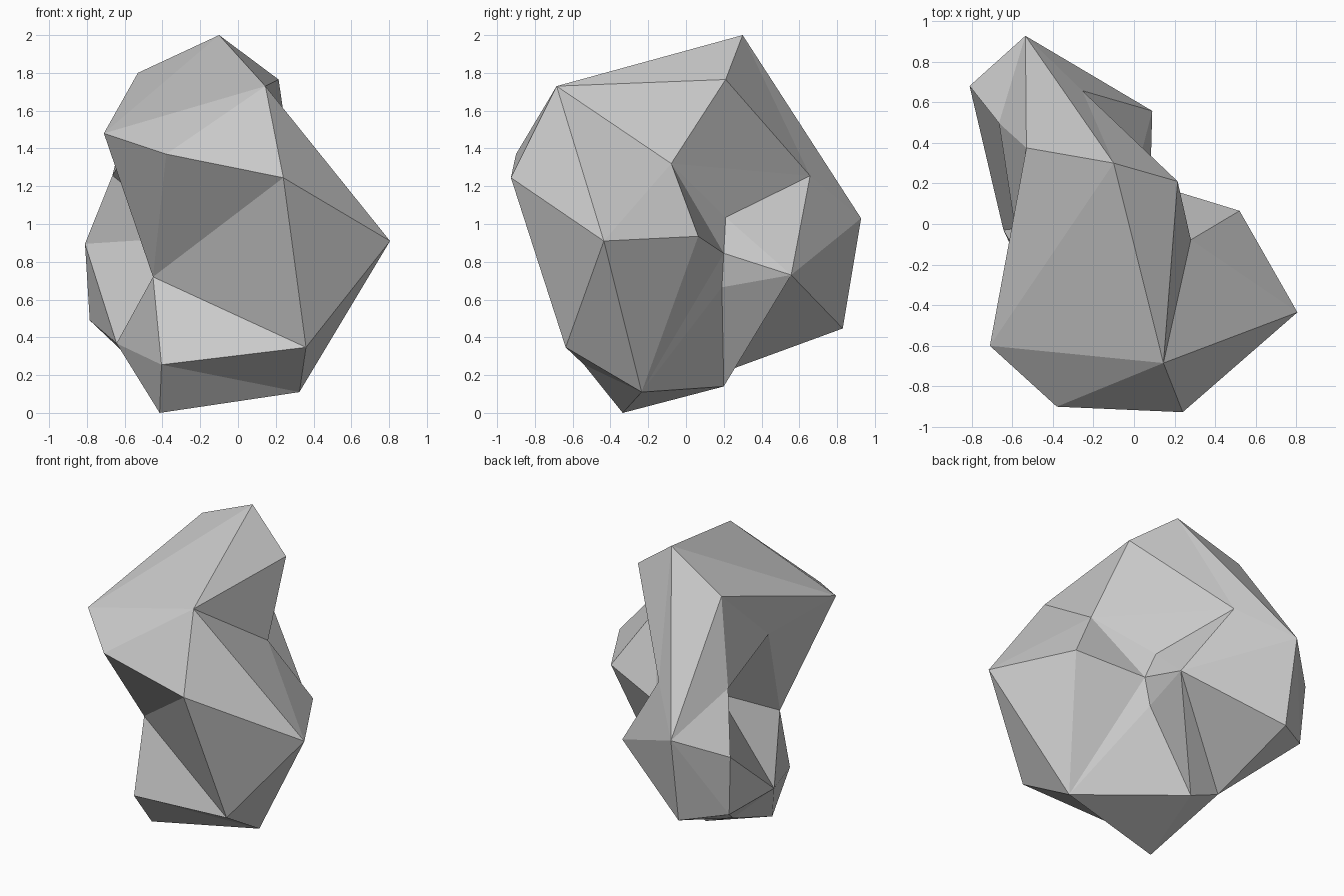
import bpy
import bmesh

if "Cube" in bpy.data.objects:
    bpy.data.objects.remove(bpy.data.objects["Cube"])

# Corner points of the boulder, grouped from the top down
crown = dict(A=(-.10, .30, 2.0), B=(-.53, .375, 1.80), C=(-.71, -.60, 1.48),
             F=(.145, -.685, 1.73), G=(.215, .21, 1.765))
brow = dict(D=(-.38, -.90, 1.37), E=(.24, -.927, 1.245), H=(.28, -.078, 1.32),
            K=(-.255, .657, 1.255), b=(-.665, .497, 1.257), f=(-.58, -.06, 1.39))
waist = dict(I=(.805, -.435, .91), J=(.52, .065, .935), M=(-.535, .927, 1.03),
             O=(-.81, .68, .895), R=(-.45, -.367, .72), L=(.09, .557, .73))
dents = dict(Y=(0, .21, 1.035), Z=(.08, .20, .845), a=(.03, .19, .665),
             g=(-.26, .02, .93))
foot = dict(N=(-.525, .83, .447), P=(-.785, .657, .49), Q=(-.643, -.03, .368),
            S=(-.405, -.54, .255), U=(.36, -.637, .347), T=(-.415, -.335, 0),
            V=(.325, -.235, .11), W=(-.29, .20, .14), x=(-.50, .21, .22))

bm = bmesh.new()
corner = {k: bm.verts.new(p)
          for ring in (crown, brow, waist, dents, foot) for k, p in ring.items()}


def fan(hub, rim):
    """Facets spreading from one corner to a run of its neighbours."""
    for p, q in zip(rim, rim[1:]):
        bm.faces.new([corner[hub], corner[p], corner[q]])


# Full fans around the main peaks
fan("F", "CDEIHGAC")   # upper front
fan("R", "CDEUSQgfC")  # front left hollow
fan("V", "IJZaWTSUI")  # lower right
fan("M", "ABbOPNLKA")  # back ridge
fan("x", "TWLNPQT")    # underside
# Partial fans closing the side dents
fan("H", "IJZYKG")
fan("L", "KYZaW")
fan("b", "OgfB")
fan("B", "ACf")
fan("Q", "POg")
# Single facets left between the fans
fan("I", "UE")
fan("Q", "ST")
fan("A", "GK")

bmesh.ops.recalc_face_normals(bm, faces=bm.faces[:])
mesh = bpy.data.meshes.new("boulder")
bm.to_mesh(mesh)
bm.free()
boulder = bpy.data.objects.new("boulder", mesh)
bpy.context.collection.objects.link(boulder)
